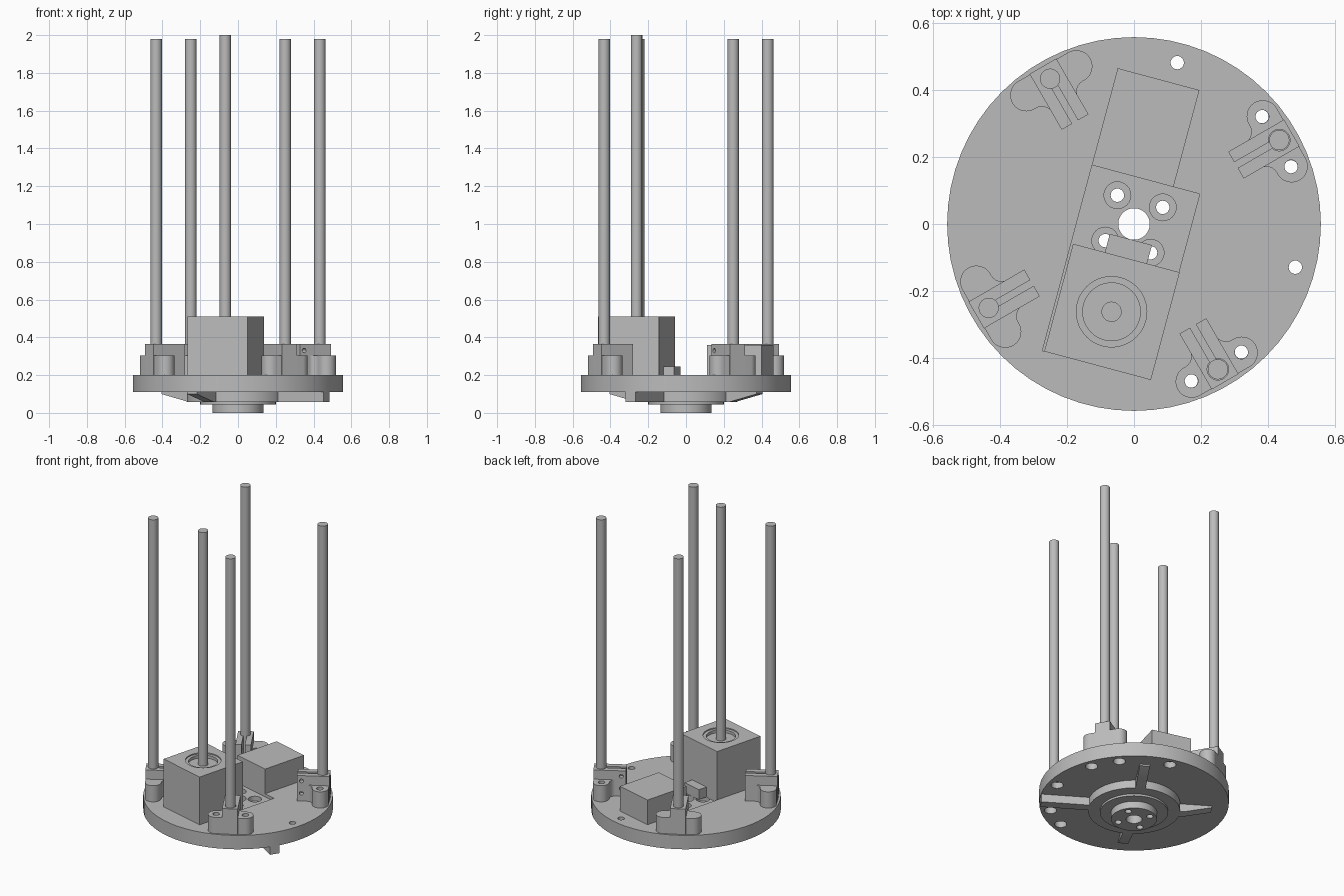
import bpy
import bmesh
from math import radians, sin, cos, pi
from mathutils import Matrix, Vector

cube = bpy.data.objects.get("Cube")
if cube:
    bpy.data.objects.remove(cube)

grey = bpy.data.materials.new("machined grey")
grey.use_nodes = True
colour = (0.5, 0.5, 0.5, 1)
grey.diffuse_color = colour
grey.node_tree.nodes["Principled BSDF"].inputs["Base Color"].default_value = colour


def spin(deg):
    return Matrix.Rotation(radians(deg), 4, 'Z')


def prism(name, pts, z0, z1, mat=None):
    """Extrude a 2D outline from z0 to z1, then place it with a matrix."""
    bm = bmesh.new()
    face = bm.faces.new([bm.verts.new((x, y, z0)) for x, y in pts])
    ext = bmesh.ops.extrude_face_region(bm, geom=[face])
    top = [v for v in ext["geom"] if isinstance(v, bmesh.types.BMVert)]
    bmesh.ops.translate(bm, verts=top, vec=(0, 0, z1 - z0))
    if mat is not None:
        bm.transform(mat)
    bmesh.ops.recalc_face_normals(bm, faces=bm.faces)
    mesh = bpy.data.meshes.new(name)
    bm.to_mesh(mesh)
    bm.free()
    mesh.materials.append(grey)
    obj = bpy.data.objects.new(name, mesh)
    bpy.context.collection.objects.link(obj)
    return obj


def box(name, x0, x1, y0, y1, z0, z1, mat=None):
    return prism(name, [(x0, y0), (x1, y0), (x1, y1), (x0, y1)], z0, z1, mat)


def arc(x, y, r, a0, a1, n):
    return [(x + r * cos(radians(a0 + (a1 - a0) * i / n)),
             y + r * sin(radians(a0 + (a1 - a0) * i / n))) for i in range(n + 1)]


def disc(name, x, y, r, z0, z1, mat=None, n=32):
    return prism(name, arc(x, y, r, 0, 360, n)[:-1], z0, z1, mat)


def cut(obj, cutters):
    """Subtract each cutter and remove it afterwards."""
    bpy.context.view_layer.objects.active = obj
    for c in cutters:
        c.hide_render = True
        mod = obj.modifiers.new("cut", 'BOOLEAN')
        mod.operation = 'DIFFERENCE'
        mod.solver = 'EXACT'
        mod.object = c
        bpy.ops.object.modifier_apply(modifier=mod.name)
        bpy.data.objects.remove(c)


TILT = spin(-15)          # drive parts share this heading
BOLTS = [(sx * 0.07, sy * 0.07) for sx in (-1, 1) for sy in (-1, 1)]
BASE, TOP, FLOOR = 0.11, 0.2, 0.18

# Round base plate with motor pocket and bolt holes
plate = disc("base_plate", 0, 0, 0.557, BASE, TOP, n=64)
cutters = [box("pocket", -0.166, 0.166, -0.436, 0.137, FLOOR, 0.3, TILT),
           disc("centre_bore", 0, 0, 0.047, 0, 0.3)]
for x, y in BOLTS:
    cutters.append(disc("bolt", x, y, 0.02, 0, 0.3, TILT, 20))
    cutters.append(disc("counterbore", x, y, 0.04, 0.15, 0.3, TILT, 24))
for k in range(4):
    for a in (20, 40, 75):
        m = spin(a + 90 * k)
        cutters.append(disc("rim_hole", 0.498, 0, 0.02, 0, 0.3, m, 20))
        cutters.append(disc("rim_counterbore", 0.498, 0, 0.036, 0, 0.15, m, 24))
cut(plate, cutters)

# Stepped hub below the plate
for name, r, z0, z1 in (("hub_ring", 0.27, 0.058, BASE),
                        ("hub_step", 0.2, 0.045, 0.058),
                        ("hub_flange", 0.135, 0, 0.045)):
    hub = disc(name, 0, 0, r, z0, z1, n=64)
    holes = [disc("bolt", x, y, 0.02, -0.1, 0.3, TILT, 20) for x, y in BOLTS]
    cut(hub, holes + [disc("bore", 0, 0, 0.047, -0.1, 0.3)])

# Radial ribs: one full length, three tapered
upright = Matrix.Rotation(pi / 2, 4, 'X')
long_rib = [(0.24, 0.058), (0.554, 0.058), (0.554, BASE), (0.24, BASE)]
short_rib = [(0.24, 0.058), (0.29, 0.058), (0.46, 0.1), (0.46, BASE), (0.24, BASE)]
for k in range(4):
    prism("rib_%d" % (k + 1), short_rib if k else long_rib, -0.03, 0.03,
          spin(-32 + 90 * k) @ upright)

# Motor housing, its connector and the control box
MX, MY = 0.003, -0.27
motor = box("motor_housing", MX - 0.163, MX + 0.166, -0.436, -0.104, FLOOR, 0.51, TILT)
cut(motor, [disc("face_recess", MX, MY, 0.105, 0.503, 0.6, TILT, 48),
            disc("face_bore", MX, MY, 0.086, 0.485, 0.6, TILT, 48)])
box("motor_connector", -0.062, 0.068, -0.104, -0.047, FLOOR, 0.245, TILT)
box("control_box", -0.167, 0.085, 0.137, 0.436, TOP, 0.36, TILT)
disc("motor_shaft", MX, MY, 0.03, 0.47, 2.0, TILT, 40)

# Four rods, each held by a split clamp with a bolted foot
half_foot = (arc(0.41, 0.08, 0.035, -90, 0, 6)
             + arc(0.493, 0.086, 0.048, 180, 0, 18) + [(0.541, 0)])
foot_outline = ([(0.41, 0)] + half_foot
                + [(x, -y) for x, y in reversed(half_foot[:-1])])
for k in range(4):
    m = spin(30 + 90 * k)
    n = k + 1
    disc("guide_rod_%d" % n, 0.5, 0, 0.03, TOP, 1.98, m, 40)
    foot = prism("clamp_foot_%d" % n, foot_outline, TOP, 0.305, m)
    body = box("rod_clamp_%d" % n, 0.351, 0.543, -0.046, 0.046, TOP, 0.365, m)
    cut(foot, [disc("foot_hole", 0.491, s * 0.086, 0.02, 0.1, 0.4, m, 20)
               for s in (-1, 1)]
        + [box("slot", 0.3, 0.5, -0.01, 0.01, 0.1, 0.5, m)])
    cut(body, [box("slot", 0.3, 0.5, -0.01, 0.01, 0.1, 0.5, m),
               disc("rod_bore", 0.5, 0, 0.032, 0.1, 0.5, m, 40)]
        + [disc("screw_hole", 0.378, z, 0.012, -0.1, 0.1, m @ upright, 16)
           for z in (0.25, 0.33)])

# Smooth the round walls, keep the edges sharp
bpy.ops.object.select_all(action='DESELECT')
for obj in bpy.context.scene.objects:
    if obj.type == 'MESH':
        obj.select_set(True)
        bpy.context.view_layer.objects.active = obj
bpy.ops.object.shade_smooth_by_angle(angle=radians(30))
